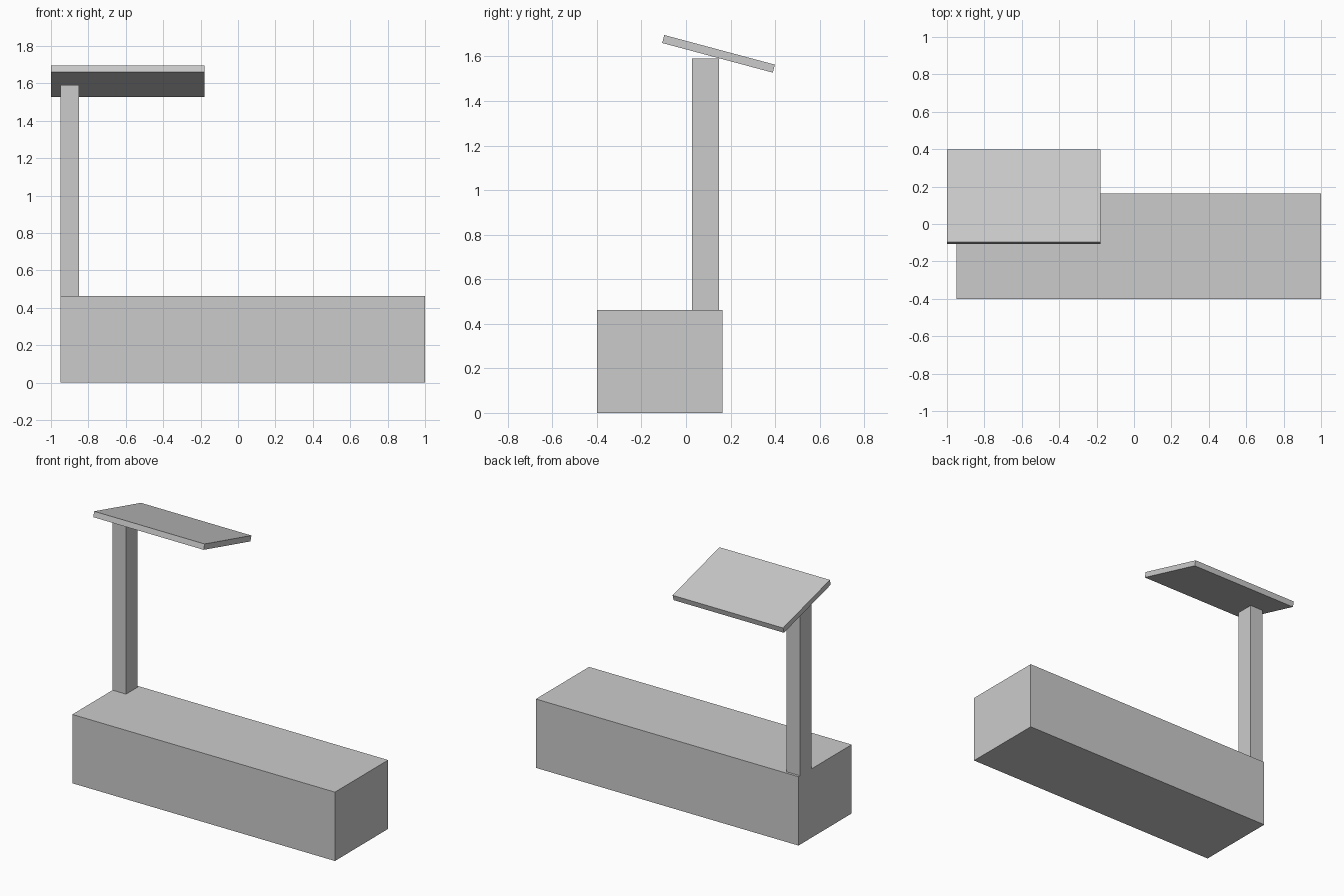
import bpy
import math

default = bpy.data.objects.get("Cube")
if default:
    bpy.data.objects.remove(default, do_unlink=True)

# One plain grey for every part
grey = bpy.data.materials.new("plain_grey")
grey.use_nodes = True
colour = (0.6, 0.6, 0.6, 1)
grey.diffuse_color = colour
grey.node_tree.nodes["Principled BSDF"].inputs["Base Color"].default_value = colour


def box(name, centre, size, tilt=0):
    """Flat-sided box, optionally tilted about the x axis."""
    bpy.ops.mesh.primitive_cube_add(size=1)
    obj = bpy.context.object
    obj.name = obj.data.name = name
    obj.scale = size
    bpy.ops.object.transform_apply(location=False, rotation=False, scale=True)
    obj.location = centre
    obj.rotation_euler.x = math.radians(tilt)
    obj.data.materials.append(grey)
    return obj


# Long base block
box("base", (0.025, -0.118, 0.231), (1.95, 0.564, 0.462))

# Upright post at the right rear corner
box("post", (-0.9, 0.087, 1.026), (0.1, 0.121, 1.128))

# Thin roof panel, sloping down to the back
box("roof_panel", (-0.59, 0.146, 1.612), (0.82, 0.514, 0.037), tilt=-15)
